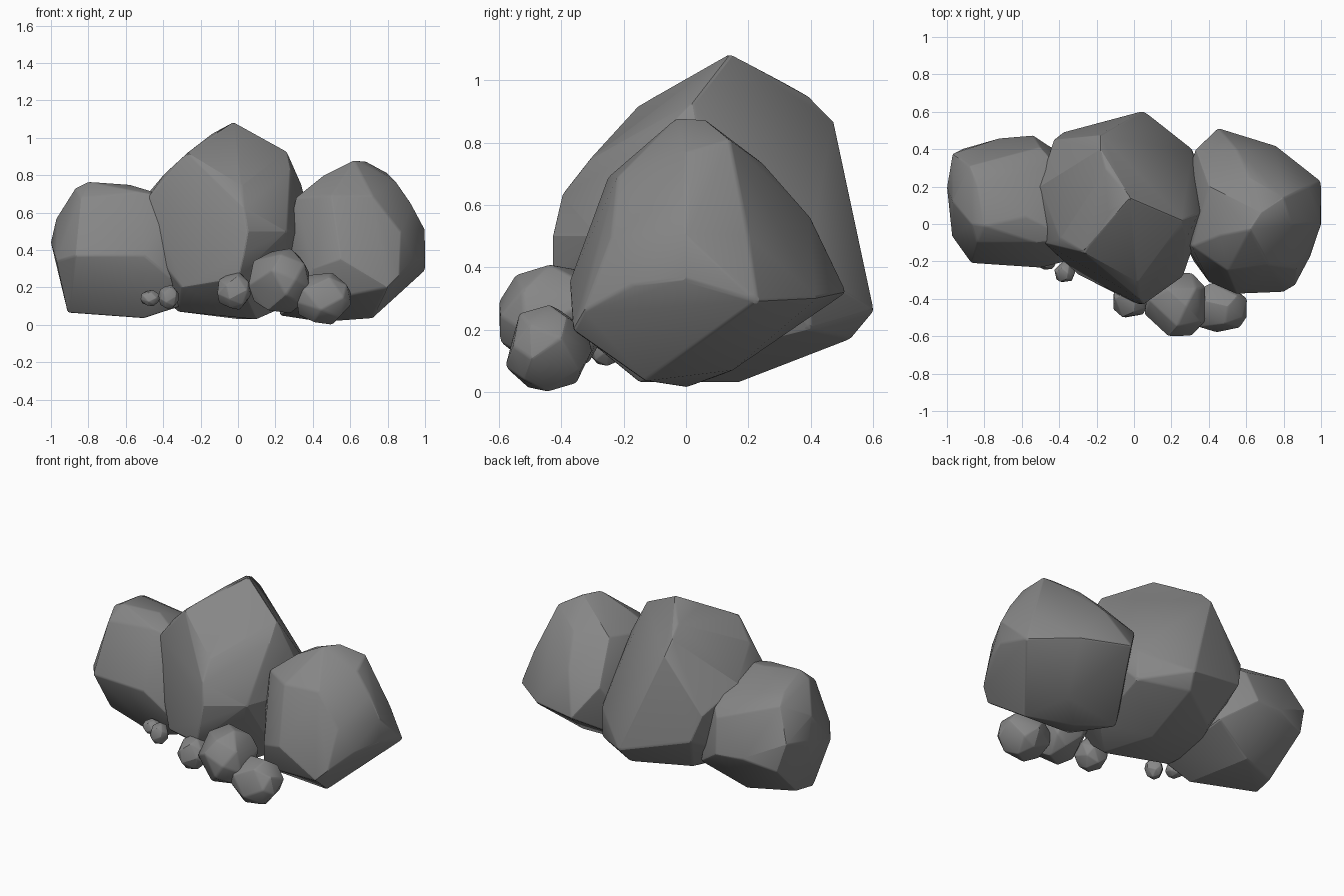
import bpy, bmesh, random, math
from mathutils import Vector

grey = bpy.data.materials.new("dark_stone")
grey.diffuse_color = (.24, .24, .24, 1)


def rock(name, pts, bevel):
    """Convex stone from corner points, with worn (bevelled) edges."""
    bm = bmesh.new()
    for p in pts:
        bm.verts.new(p)
    bmesh.ops.convex_hull(bm, input=bm.verts[:])
    loose = [v for v in bm.verts if not v.link_faces]
    bmesh.ops.delete(bm, geom=loose, context='VERTS')
    bmesh.ops.recalc_face_normals(bm, faces=bm.faces[:])
    me = bpy.data.meshes.new(name)
    bm.to_mesh(me)
    bm.free()
    me.materials.append(grey)
    ob = bpy.data.objects.new(name, me)
    bpy.context.collection.objects.link(ob)
    bpy.ops.object.select_all(action='DESELECT')
    ob.select_set(True)
    bpy.context.view_layer.objects.active = ob
    mod = ob.modifiers.new("worn_edges", 'BEVEL')
    mod.width = bevel
    mod.segments = 2
    mod.limit_method = 'ANGLE'
    mod.angle_limit = math.radians(22)
    bpy.ops.object.modifier_apply(modifier=mod.name)
    bpy.ops.object.shade_smooth_by_angle(angle=math.radians(20))
    return ob


# Large boulders, corners given as (x, y, z)
rock("middle_boulder", [
    (-.02, .14, 1.085), (-.14, .06, 1.02), (-.27, -.15, .92), (.26, .02, .93),
    (.28, -.08, .83), (.02, -.31, .745), (.03, -.4, .63), (.05, -.43, .5),
    (-.18, .475, .87), (-.15, .3, 1), (-.18, .4, .945), (-.39, -.08, .81),
    (-.48, -.1, .68), (-.51, .2, .67), (-.43, .45, .54), (-.38, .49, .38),
    (.05, .605, .26), (.31, .4, .39), (.31, .4, .2), (.4, .12, .5),
    (.34, .05, .75), (.03, -.43, .38), (.26, -.28, .5), (0, -.42, .25),
    (-.3, -.27, .2), (-.46, -.12, .4), (-.43, .06, .16), (-.32, -.06, .07),
    (.1, -.15, .03), (.26, 0, .1), (0, .17, .03), (-.28, .33, .14),
    (.02, .53, .17)], .01)

rock("right_boulder", [
    (.62, -.03, .88), (.68, .06, .875), (.8, .14, .81), (.84, 0, .77),
    (.46, -.06, .8), (.5, -.25, .69), (.72, -.22, .69), (.93, 0, .64),
    (1, 0, .51), (1, .0, .36), (1, .23, .29), (.87, -.24, .5),
    (.94, -.18, .34), (.86, -.33, .26), (.8, -.365, .2), (.55, -.375, .35),
    (.4, -.31, .3), (.72, -.13, .035), (.45, 0, .015), (.45, .515, .32),
    (.76, .42, .3), (.62, .25, .73), (.4, .2, .73), (.27, -.1, .5),
    (.31, -.12, .68), (.33, .4, .5), (.22, .1, .05), (.62, .15, .07),
    (.32, -.2, .1), (.93, .2, .5), (.55, .4, .56)], .01)

rock("left_boulder", [
    (-.8, -.01, .765), (-.87, 0, .73), (-.58, .04, .75), (-.35, -.08, .68),
    (-.84, -.1, .68), (-.52, -.1, .71), (-.87, -.21, .37), (-.5, -.235, .37),
    (-.36, -.2, .25), (-.91, .02, .065), (-.5, -.1, .035), (-.3, -.1, .1),
    (-.88, .31, .675), (-.5, .41, .54), (-1, .2, .44), (-.97, .375, .48),
    (-.92, .4, .3), (-.54, .475, .34), (-.4, .3, .62), (-.89, .16, .08),
    (-.62, .27, .07), (-.35, .35, .2), (-.97, -.07, .34), (-.97, .12, .57),
    (-.84, .22, .72), (-.72, .46, .35)], .01)

# Small stones: name, centre, half sizes
stones = [
    ("stone_large", (.22, -.43, .235), (.165, .17, .175)),
    ("stone_right", (.46, -.44, .14), (.145, .14, .14)),
    ("stone_middle", (-.02, -.41, .18), (.09, .09, .1)),
    ("stone_left", (-.37, -.255, .148), (.056, .056, .065)),
    ("stone_tiny", (-.468, -.195, .142), (.053, .05, .043)),
]
random.seed(4)
for name, c, half in stones:
    pts = []
    n = 22
    for i in range(n):
        z = 1 - 2 * (i + .5) / n
        a = i * 2.39996 + random.uniform(-.35, .35)
        r = math.sqrt(1 - z * z)
        pts.append(Vector((r * math.cos(a), r * math.sin(a), z)))
    # fit the stone to its box
    for k in range(3):
        lo, hi = min(p[k] for p in pts), max(p[k] for p in pts)
        for p in pts:
            p[k] = c[k] + half[k] * (2 * (p[k] - lo) / (hi - lo) - 1)
    rock(name, pts, half[0] * .06)
